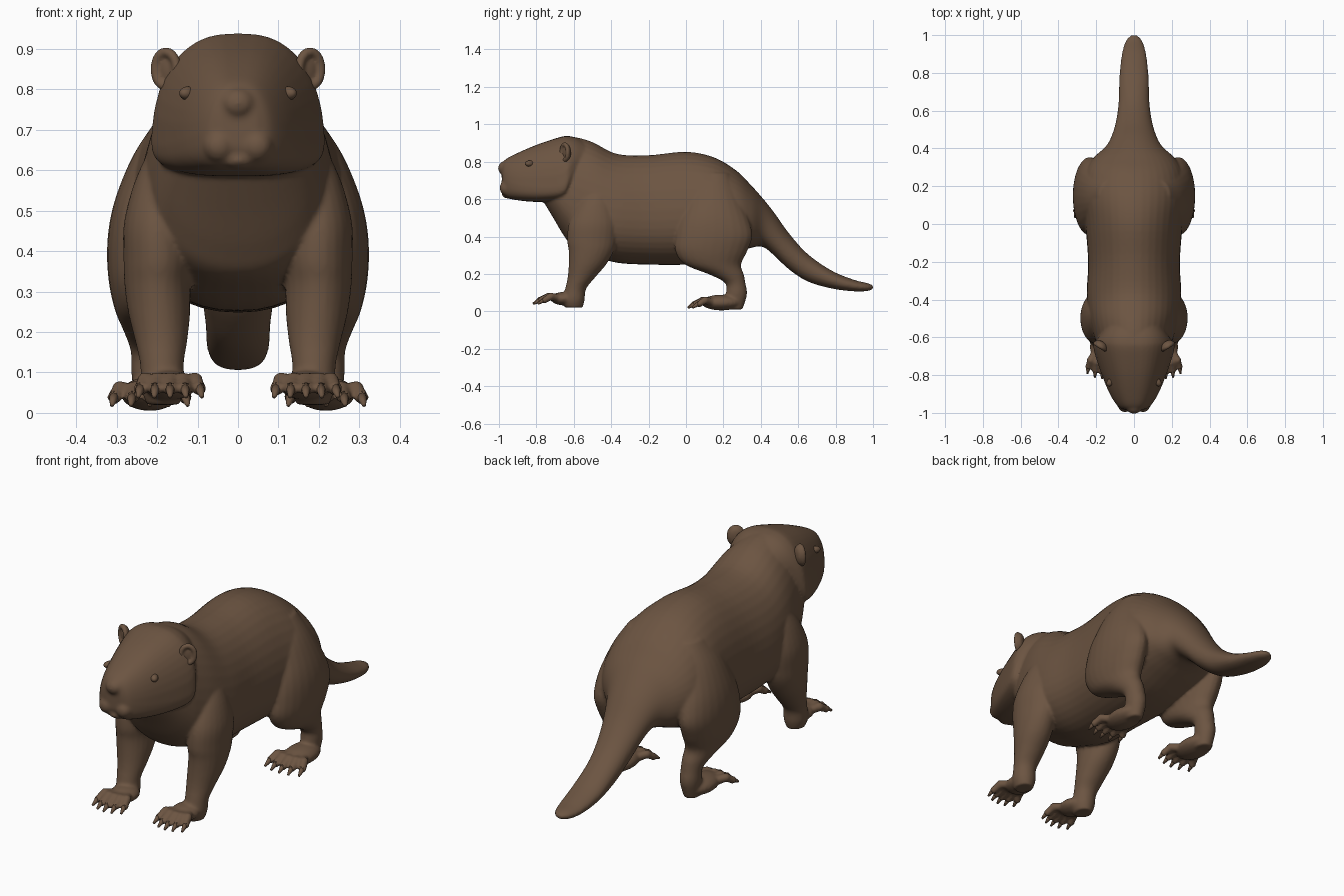
import bpy, bmesh, math
from mathutils import Matrix, Vector

cube = bpy.data.objects.get("Cube")
if cube:
    bpy.data.objects.remove(cube)

fur = bpy.data.materials.new("brown_fur")
fur.use_nodes = True
brown = (0.15, 0.09, 0.054, 1)
fur.diffuse_color = brown
bsdf = fur.node_tree.nodes["Principled BSDF"]
bsdf.inputs["Base Color"].default_value = brown
bsdf.inputs["Roughness"].default_value = 0.8


def smooth_rows(rows, steps=5):
    """Catmull-Rom interpolation of rows of numbers."""
    out = []
    for i in range(len(rows) - 1):
        a, b, c, d = (rows[min(max(i + k, 0), len(rows) - 1)] for k in (-1, 0, 1, 2))
        for s in range(steps):
            t = s / steps
            out.append([q + 0.5 * t * (r - p + t * (2 * p - 5 * q + 4 * r - e
                        + t * (3 * (q - r) + e - p))) for p, q, r, e in zip(a, b, c, d)])
    return out + [list(rows[-1])]


def spow(v, p):
    return math.copysign(abs(v) ** p, v)


def loft(bm, rings):
    """Skin closed rings of points and cap both ends."""
    loops = [[bm.verts.new(p) for p in ring] for ring in rings]
    n = len(loops[0])
    for a, b in zip(loops, loops[1:]):
        for i in range(n):
            j = (i + 1) % n
            bm.faces.new((a[i], a[j], b[j], b[i]))
    bm.faces.new(loops[0])
    bm.faces.new(loops[-1][::-1])


def trunk(bm, rows, upper, lower, taper=0.0, n=40):
    """Rows: y, bottom, top, half width, height of the widest point (0-1)."""
    rings = []
    for y, zb, zt, w, f in smooth_rows(rows):
        zw = zb + f * (zt - zb)
        ring = []
        for k in range(n):
            c, s = math.cos(math.tau * k / n), math.sin(math.tau * k / n)
            p, h = (upper, zt - zw) if s > 0 else (lower, zw - zb)
            ring.append((w * spow(c, p) * (1 - taper * max(s, 0)), y, zw + h * spow(s, p)))
        rings.append(ring)
    loft(bm, rings)


def limb(bm, rows, side, n=24):
    """Rows: x, y, z, x radius, y radius of level rings."""
    loft(bm, [[(side * (x + rx * math.cos(math.tau * k / n)),
                y + ry * math.sin(math.tau * k / n), z) for k in range(n)]
              for x, y, z, rx, ry in smooth_rows(rows)])


def ball(bm, centre, radii, turn=0.0):
    m = Matrix.Translation(centre) @ Matrix.Rotation(turn, 4, "Z") @ Matrix.Diagonal((*radii, 1))
    bmesh.ops.create_uvsphere(bm, u_segments=24, v_segments=14, radius=1, matrix=m)


def spike(bm, a, b, r1, r2):
    turn = (b - a).to_track_quat("Z", "Y").to_matrix().to_4x4()
    bmesh.ops.create_cone(bm, cap_ends=True, segments=10, radius1=r1, radius2=r2,
                          depth=(b - a).length, matrix=Matrix.Translation((a + b) / 2) @ turn)


def finish(bm, name, voxel=0, smooth=0):
    bmesh.ops.recalc_face_normals(bm, faces=bm.faces)
    for f in bm.faces:
        f.smooth = True
    me = bpy.data.meshes.new(name)
    bm.to_mesh(me)
    bm.free()
    me.materials.append(fur)
    ob = bpy.data.objects.new(name, me)
    bpy.context.collection.objects.link(ob)
    if voxel:
        mod = ob.modifiers.new("Blend", "REMESH")
        mod.mode = "VOXEL"
        mod.voxel_size = voxel
        mod.use_smooth_shade = True
        mod = ob.modifiers.new("Relax", "SMOOTH")
        mod.factor = 0.5
        mod.iterations = smooth


# Torso with neck and tail
body = bmesh.new()
trunk(body, [
    (-.77, .60, .84, .12, .4), (-.71, .50, .89, .16, .38), (-.65, .40, .918, .19, .36),
    (-.60, .34, .932, .21, .36), (-.50, .30, .905, .238, .36), (-.37, .26, .842, .25, .4),
    (-.20, .25, .835, .243, .4), (0, .25, .853, .258, .4), (.15, .27, .823, .275, .42),
    (.27, .31, .752, .262, .42), (.35, .34, .672, .215, .45), (.41, .345, .605, .15, .48),
    (.47, .30, .53, .117, .5), (.55, .225, .418, .094, .5), (.65, .16, .307, .081, .5),
    (.78, .122, .217, .077, .5), (.90, .107, .168, .064, .5), (.97, .109, .151, .043, .5),
    (1.0, .12, .138, .014, .5)], 1.0, .9)

# Head with nose, lips and chin, blended into the neck
trunk(body, [
    (-.985, .66, .78, .045, .5), (-.965, .612, .812, .085, .42), (-.90, .594, .847, .128, .32),
    (-.80, .585, .89, .17, .25), (-.70, .588, .924, .204, .22), (-.65, .602, .937, .215, .22),
    (-.625, .635, .937, .208, .26), (-.59, .70, .93, .18, .3), (-.55, .74, .912, .15, .3)],
    .74, .62, .17)
ball(body, (0, -.962, .765), (.045, .043, .04))
ball(body, (0, -.945, .625), (.045, .04, .022))
for side in (1, -1):
    ball(body, (side * .046, -.953, .66), (.041, .044, .043), side * .25)

# Legs and paws, blended into the torso
front_leg = [(.165, -.47, .66, .05, .06), (.183, -.485, .57, .073, .1), (.197, -.495, .47, .085, .132),
             (.197, -.502, .38, .086, .133), (.199, -.507, .32, .082, .12), (.195, -.527, .25, .077, .1),
             (.19, -.56, .18, .065, .073), (.188, -.59, .12, .054, .056),
             (.185, -.60, .06, .054, .058), (.185, -.60, .02, .04, .047)]
hind_leg = [(.13, .15, .74, .06, .08), (.172, .145, .65, .08, .125), (.203, .148, .56, .09, .16),
            (.223, .15, .48, .093, .19), (.234, .15, .4, .09, .205), (.232, .135, .32, .087, .192),
            (.226, .145, .25, .077, .15), (.22, .22, .195, .06, .09), (.217, .264, .15, .048, .054),
            (.216, .27, .09, .047, .056), (.216, .26, .01, .036, .042)]
claws = bmesh.new()
# Paw rows: centre of the paw, its radii, toe length, toe spread
paws = [((.168, -.65, .068), (.066, .075, .036), .095, .034),
        ((.218, .19, .047), (.072, .11, .042), .09, .041)]
for side in (1, -1):
    limb(body, front_leg, side)
    limb(body, hind_leg, side)
    for (x, y, z), (rx, ry, rz), length, spread in paws:
        ball(body, (side * x, y, z), (rx, ry, rz))
        for k in range(-2, 3):
            reach = length * (1 - .07 * k * k)
            front = y - ry * .5
            root = Vector((side * (x + k * spread * .6), front, z + .005))
            knuckle = Vector((side * (x + k * spread * .9), front - reach * .5, z + .012))
            tip = Vector((side * (x + k * spread * 1.07), front - reach, z - .008))
            spike(body, root, knuckle, .021, .02)
            spike(body, knuckle, tip, .02, .017)
            ball(body, knuckle, (.021, .021, .021))
            ball(body, tip, (.018, .018, .018))
            end = tip + Vector((side * k * .003, -.036, -.02))
            spike(claws, tip + Vector((0, 0, .003)), end, .014, .005)
finish(body, "body", .0075, 5)
finish(claws, "claws")

for side, label in ((1, "left"), (-1, "right")):
    # Eye, nearly flush with the face
    eye = bmesh.new()
    ball(eye, (side * .124, -.835, .79), (.018, .027, .017), side * .6)
    finish(eye, label + "_eye")
    # Ear: thin cup with a raised rim
    ear = bmesh.new()
    centre = Vector((side * .172, -.638, .85))
    turn = Matrix.Rotation(side * .55, 3, "Z")
    ball(ear, centre, (.036, .017, .046), side * .55)
    for k in range(28):
        a = math.tau * k / 28
        rim = centre + turn @ Vector((.031 * math.cos(a), -.012, .042 * math.sin(a)))
        bmesh.ops.create_icosphere(ear, subdivisions=2, radius=.0125, matrix=Matrix.Translation(rim))
    finish(ear, label + "_ear", .005, 3)
